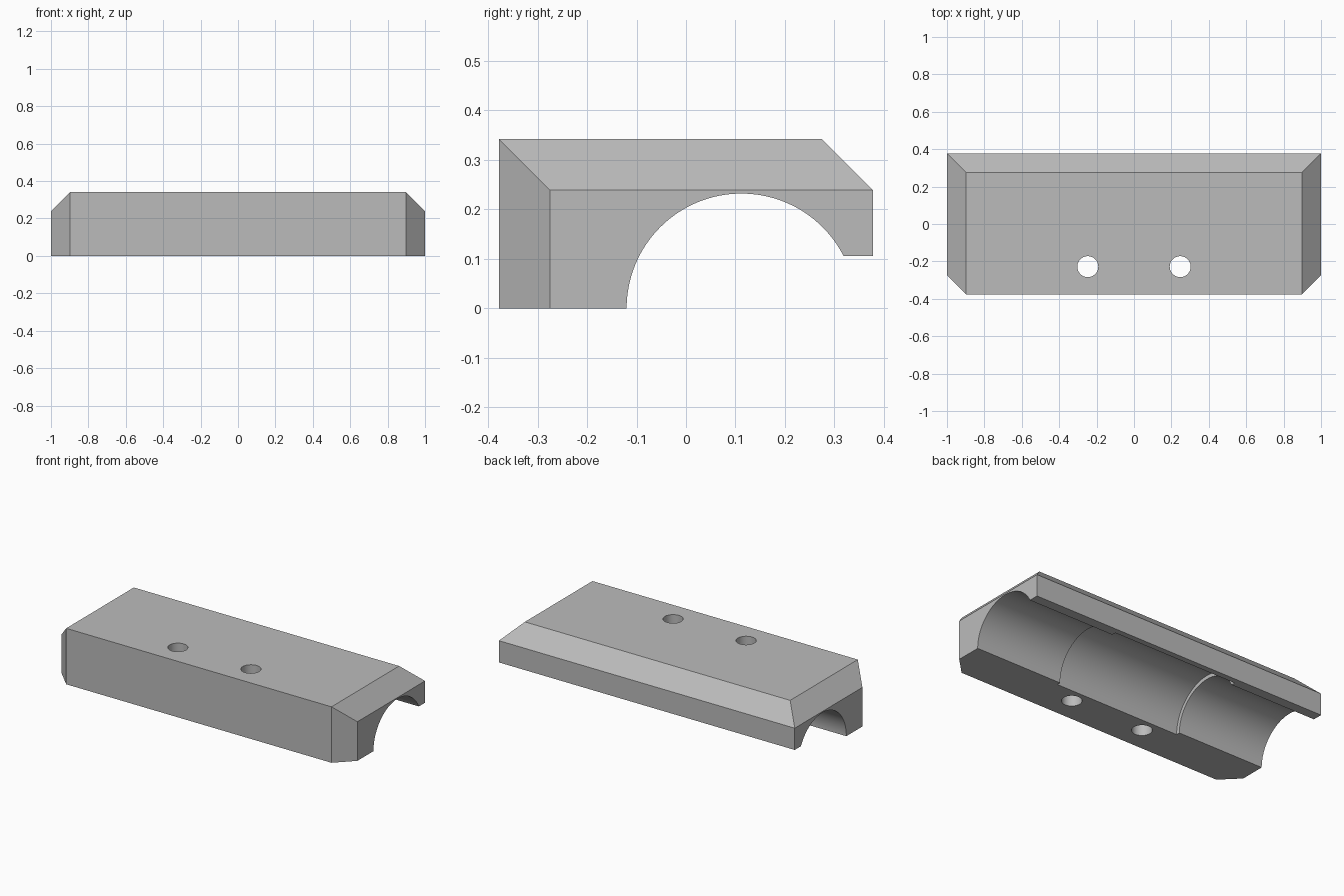
import bpy, bmesh, math
from mathutils import Vector

cube = bpy.data.objects.get("Cube")
if cube:
    bpy.data.objects.remove(cube, do_unlink=True)

HX, HY, TOP, CH = 1.0, 0.378, 0.342, 0.103   # half length, half depth, height, chamfer
LIP = 0.106                                   # underside of the rear lip
BORE_Y = 0.112

grey = bpy.data.materials.new("plain grey")
grey.use_nodes = True
grey.diffuse_color = (0.5, 0.5, 0.5, 1)
grey.node_tree.nodes["Principled BSDF"].inputs["Base Color"].default_value = (0.5, 0.5, 0.5, 1)


def slice_off(bm, point, normal):
    """Cut away everything beyond a plane and cap the opening."""
    cut = bmesh.ops.bisect_plane(bm, geom=bm.verts[:] + bm.edges[:] + bm.faces[:],
                                 plane_co=Vector(point), plane_no=Vector(normal),
                                 clear_outer=True)
    edges = [e for e in cut["geom_cut"] if isinstance(e, bmesh.types.BMEdge)]
    bmesh.ops.edgeloop_fill(bm, edges=edges)


def cut_cylinder(body, name, location, radius, length, rotation=(0, 0, 0), sides=96):
    """Subtract a cylinder from the body."""
    bpy.ops.mesh.primitive_cylinder_add(vertices=sides, radius=radius, depth=length,
                                        location=location, rotation=rotation)
    cutter = bpy.context.object
    cutter.name = name
    cutter.hide_render = True
    cutter.data.materials.append(grey)
    mod = body.modifiers.new(name, 'BOOLEAN')
    mod.operation = 'DIFFERENCE'
    mod.solver = 'EXACT'
    mod.object = cutter
    bpy.ops.object.select_all(action='DESELECT')
    body.select_set(True)
    bpy.context.view_layer.objects.active = body
    bpy.ops.object.modifier_apply(modifier=mod.name)
    bpy.data.objects.remove(cutter, do_unlink=True)


# Side profile (y, z) with rear lip and rear chamfer, extruded along x
profile = [(-HY, 0), (BORE_Y, 0), (BORE_Y, LIP), (HY, LIP),
           (HY, TOP - CH), (HY - CH, TOP), (-HY, TOP)]
bm = bmesh.new()
end = bm.faces.new([bm.verts.new((-HX, y, z)) for y, z in profile])
ext = bmesh.ops.extrude_face_region(bm, geom=[end])
moved = [v for v in ext["geom"] if isinstance(v, bmesh.types.BMVert)]
bmesh.ops.translate(bm, verts=moved, vec=(2 * HX, 0, 0))

# Chamfers on the top ends and the front upright corners
for side in (-1, 1):
    slice_off(bm, (side * HX, 0, TOP - CH), (side, 0, 1))
    slice_off(bm, (side * HX, CH - HY, 0), (side, -1, 0))
bmesh.ops.recalc_face_normals(bm, faces=bm.faces[:])

mesh = bpy.data.meshes.new("clamp_block")
bm.to_mesh(mesh)
bm.free()
mesh.materials.append(grey)
block = bpy.data.objects.new("clamp_block", mesh)
bpy.context.collection.objects.link(block)

# Lengthwise bore with a wider recess in the middle
along_x = (0, math.pi / 2, 0)
cut_cylinder(block, "bore_cutter", (0, BORE_Y, 0), 0.232, 2.4, along_x, 128)
cut_cylinder(block, "recess_cutter", (0, BORE_Y, 0), 0.255, 0.84, along_x, 128)

# Two upright bolt holes
for side in (-1, 1):
    cut_cylinder(block, "hole_cutter", (side * 0.247, -0.228, 0.17), 0.056, 0.6, sides=48)

bpy.ops.object.shade_smooth_by_angle(angle=math.radians(30))
